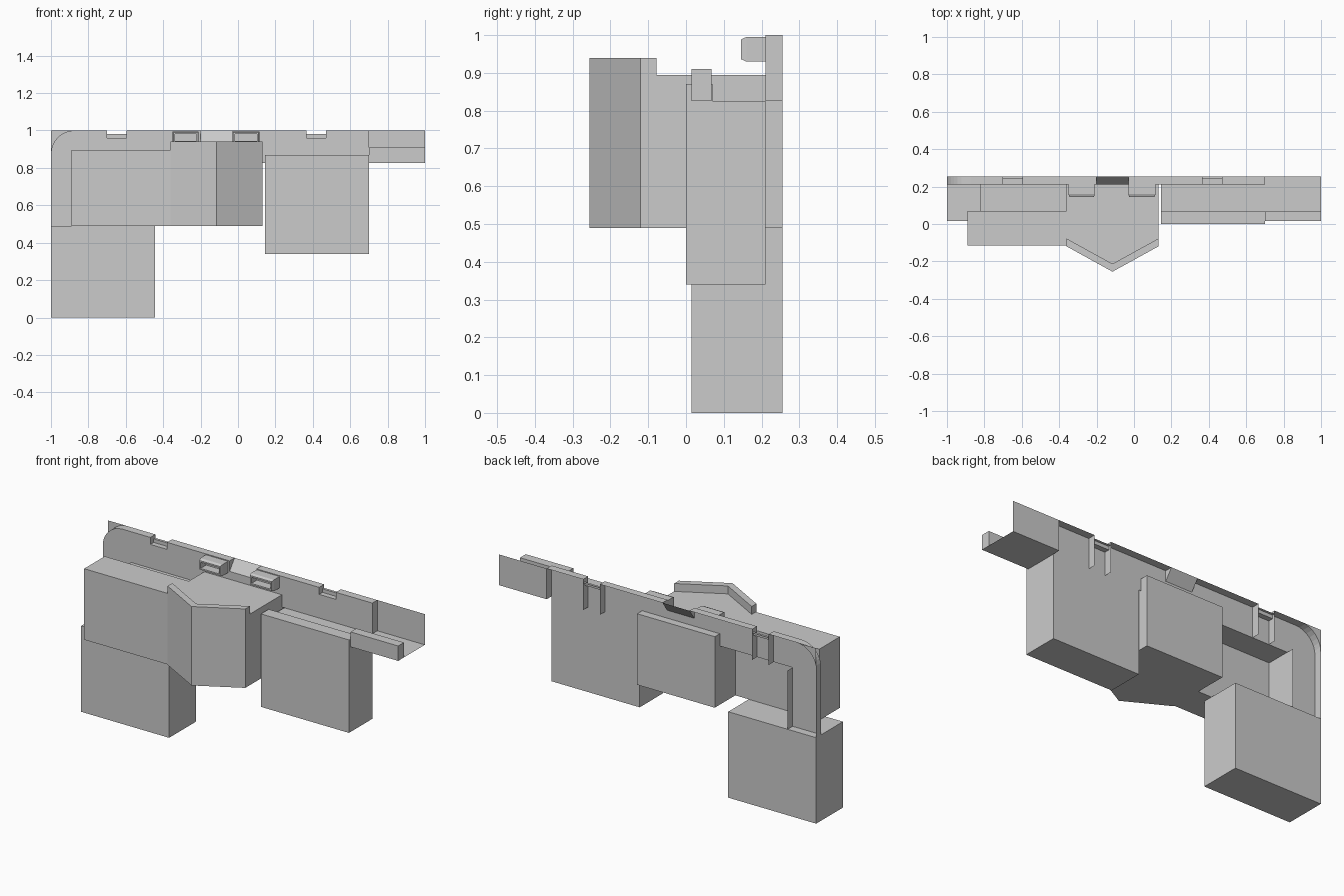
import bpy, bmesh, math

if "Cube" in bpy.data.objects:
    bpy.data.objects.remove(bpy.data.objects["Cube"])

YF, YB = 0.21, 0.255          # front and back planes of the thin rear wall


def finish(name, bm):
    me = bpy.data.meshes.new(name)
    bm.to_mesh(me)
    bm.free()
    ob = bpy.data.objects.new(name, me)
    bpy.context.collection.objects.link(ob)
    return ob


def sheets(name, polys):
    """Zero-thickness panels, one face per list of points."""
    bm = bmesh.new()
    for p in polys:
        bm.faces.new([bm.verts.new(v) for v in p])
    bmesh.ops.remove_doubles(bm, verts=bm.verts[:], dist=1e-4)
    return finish(name, bm)


def prism(name, plan, z0, z1):
    """Closed solid from a plan outline."""
    bm = bmesh.new()
    f = bm.faces.new([bm.verts.new((x, y, z0)) for x, y in plan])
    ext = bmesh.ops.extrude_face_region(bm, geom=[f])["geom"]
    bmesh.ops.translate(bm, vec=(0, 0, z1 - z0),
                        verts=[v for v in ext if isinstance(v, bmesh.types.BMVert)])
    if not any(len(g.verts) == len(plan) and g.calc_center_median().z < z0 + 1e-5 for g in bm.faces):
        bm.faces.new([v for v in bm.verts if abs(v.co.z - z0) < 1e-6][:len(plan)])
    bmesh.ops.recalc_face_normals(bm, faces=bm.faces[:])
    return finish(name, bm)


def box(name, x0, x1, y0, y1, z0, z1):
    return prism(name, [(x0, y0), (x1, y0), (x1, y1), (x0, y1)], z0, z1)


def across(x0, x1, a, b):
    """Quad spanning x0..x1 between two (y, z) points."""
    return [(x0, *a), (x1, *a), (x1, *b), (x0, *b)]


def upright(x, y0, y1, z0, z1):
    return [(x, y0, z0), (x, y1, z0), (x, y1, z1), (x, y0, z1)]


# Rear wall: rounded left corner, two clip notches and a centre notch
R = 0.125
arc = [(-1 + R - R * math.cos(a), 1 - R + R * math.sin(a))
       for a in [math.radians(90 * i / 8) for i in range(9)]]
notches = [(-0.70, -0.595, 0.96), (-0.20, -0.03, 0.94), (0.365, 0.47, 0.96)]
outline = [(-1, 0.49)] + arc
for a, b, z in notches:
    outline += [(a, 1), (a, z), (b, z), (b, 1)]
outline += [(0.7, 1), (0.7, 0.825), (-0.82, 0.825), (-0.82, 0.49)]
sheets("rear_wall", [[(x, YF, z) for x, z in outline]])

# Rim joining the wall to the back plane
path = [(-1, 0.49)] + arc
rim = [[(p[0], YF, p[1]), (q[0], YF, q[1]), (q[0], YB, q[1]), (p[0], YB, p[1])]
       for p, q in zip(path, path[1:])]
start = arc[-1][0]
for a, b, z in notches + [(0.7, 0.7, 1)]:
    rim.append(across(start, a, (YF, 1), (YB, 1)))
    start = b
rim.append(upright(0.7, YF, YB, 0.825, 1))
rim.append([(-1, YB, 1)] + [(x, YB, z) for x, z in arc])
sheets("wall_rim", rim)

# Notch linings: stepped clips with side fins, and the centre slope
for side, (a, b, z) in zip(("left", "right"), (notches[0], notches[2])):
    sheets(side + "_clip_notch", [
        across(a, b, (YF, 0.96), (0.24, 0.96)),
        across(a, b, (0.24, 0.96), (0.24, 0.98)),
        across(a, b, (0.24, 0.98), (YB, 0.98)),
        upright(a, YF, YB, 0.825, 1), upright(b, YF, YB, 0.825, 1)])
a, b, z = notches[1]
sheets("centre_slope", [across(a, b, (YF, z), (YB, 1)),
                        [(a, YF, z), (a, YB, 1), (a, YF, 1)],
                        [(b, YF, z), (b, YB, 1), (b, YF, 1)]])

# Two hollow brackets on the wall front
for name, x0, x1 in (("left_bracket", -0.35, -0.21), ("right_bracket", -0.03, 0.115)):
    ob = box(name, x0, x1, 0.16, YF, 0.93, 0.995)
    bm = bmesh.new()
    bm.from_mesh(ob.data)
    front = min(bm.faces, key=lambda f: f.calc_center_median().y)
    for thick, push in ((0.0, 0.0), (0.012, 0.0)):
        if thick == 0.0:
            f = bmesh.ops.extrude_discrete_faces(bm, faces=[front])["faces"][0]
            c = f.calc_center_median()
            for v in f.verts:
                v.co.y = 0.145
                v.co.z = c.z + (v.co.z - c.z) * 0.8
                v.co.x = c.x + (v.co.x - c.x) * 0.94
            front = f
        else:
            bmesh.ops.inset_individual(bm, faces=[front], thickness=thick)
            f = bmesh.ops.extrude_discrete_faces(bm, faces=[front])["faces"][0]
            for v in f.verts:
                v.co.y = 0.195
    bm.to_mesh(ob.data)
    bm.free()

# Centre body with pointed front and raised V lip
prism("centre_body", [(-0.36, YB), (-0.36, -0.12), (-0.115, -0.255), (0.13, -0.12), (0.13, YB)],
      0.49, 0.895)
prism("pointed_lip", [(-0.36, -0.12), (-0.115, -0.255), (0.13, -0.12),
                      (0.13, -0.078), (-0.115, -0.213), (-0.36, -0.078)], 0.895, 0.94)

# Left body, the open cavity behind it, and the lower block
box("left_body", -0.89, -0.36, -0.115, 0.07, 0.49, 0.895)
sheets("left_cavity", [across(-0.82, -0.36, (0.07, 0.825), (YF, 0.825)),
                       upright(-0.82, 0.07, YB, 0.49, 0.825)])
box("lower_block", -1, -0.445, 0.015, YB, 0, 0.49)

# Right block with front lip
box("right_block", 0.145, 0.7, 0, YF, 0.34, 0.825)
box("right_block_lip", 0.145, 0.7, 0, 0.07, 0.825, 0.87)

# Right end shelf: floor, back panel and front bar
sheets("end_shelf", [across(0.7, 1, (0.015, 0.825), (YB, 0.825)),
                     across(0.7, 1, (YB, 0.825), (YB, 1))])
box("end_bar", 0.7, 1, 0.015, 0.067, 0.825, 0.91)
